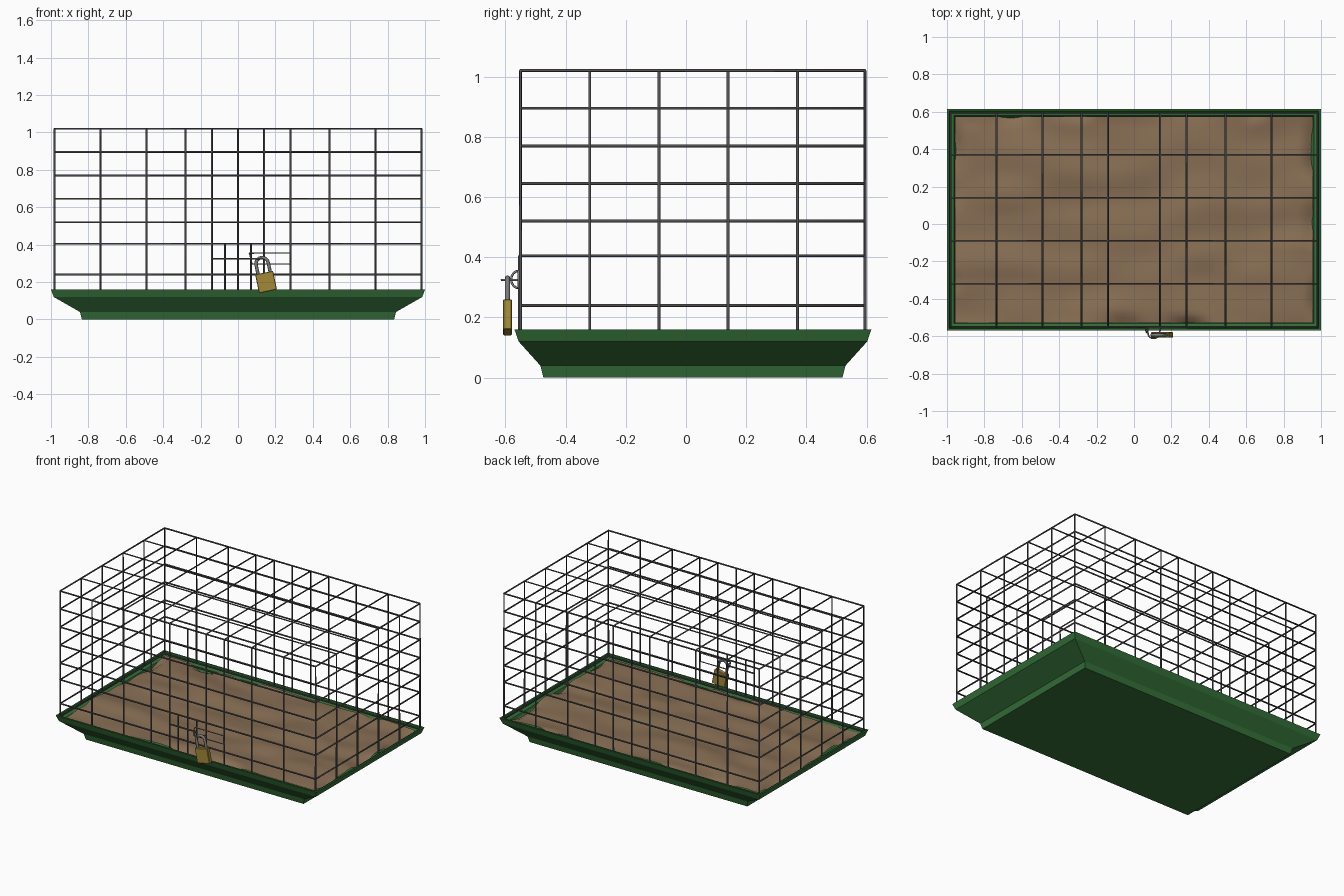
import bpy, bmesh, math
from mathutils import Vector, noise

if "Cube" in bpy.data.objects:
    bpy.data.objects.remove(bpy.data.objects["Cube"])

CY = 0.023            # centre of the cage in y
X, Y0, Y1 = 0.98, -0.55, 0.595
BASE, TOP = 0.15, 1.02


def mat(name, rgb):
    m = bpy.data.materials.new(name)
    m.diffuse_color = (*rgb, 1)
    m.use_nodes = True
    m.node_tree.nodes["Principled BSDF"].inputs["Base Color"].default_value = m.diffuse_color
    return m


GREEN = mat("green_plastic", (0.035, 0.16, 0.04))
BROWN = mat("bedding_brown", (0.25, 0.16, 0.09))
BRASS = mat("brass", (0.36, 0.25, 0.04))
WIRE = mat("dark_wire", (0.08, 0.08, 0.085))
STEEL = mat("steel", (0.2, 0.2, 0.21))


def mesh_object(name, bm, material):
    me = bpy.data.meshes.new(name)
    bmesh.ops.recalc_face_normals(bm, faces=bm.faces)
    bm.to_mesh(me)
    bm.free()
    ob = bpy.data.objects.new(name, me)
    bpy.context.collection.objects.link(ob)
    me.materials.append(material)
    return ob


def wires(name, paths, radius, material, res=1):
    """paths: list of (points, closed)"""
    cu = bpy.data.curves.new(name, 'CURVE')
    cu.dimensions = '3D'
    cu.bevel_depth = radius
    cu.bevel_resolution = res
    cu.use_fill_caps = True
    for pts, closed in paths:
        s = cu.splines.new('POLY')
        s.points.add(len(pts) - 1)
        for p, co in zip(s.points, pts):
            p.co = (*co, 1)
        s.use_cyclic_u = closed
        s.use_smooth = True
    cu.materials.append(material)
    ob = bpy.data.objects.new(name, cu)
    bpy.context.collection.objects.link(ob)
    return ob


# Tray: rectangular rings (half x, half y, z) from outer bottom to inner floor
rings = [(0.835, 0.497, 0), (0.845, 0.507, 0.04), (0.985, 0.579, 0.12),
         (1.0, 0.593, 0.16), (0.989, 0.582, 0.16), (0.984, 0.579, 0.14),
         (0.962, 0.556, 0.135), (0.955, 0.55, 0.12), (0.835, 0.495, 0.05),
         (0.825, 0.485, 0.02)]
bm = bmesh.new()
loops = [[bm.verts.new((sx * hx, CY + sy * hy, z))
          for sx, sy in ((-1, -1), (1, -1), (1, 1), (-1, 1))]
         for hx, hy, z in rings]
for a, b in zip(loops, loops[1:]):
    for i in range(4):
        j = (i + 1) % 4
        bm.faces.new((a[i], a[j], b[j], b[i]))
bm.faces.new(loops[0])
bm.faces.new(loops[-1])
mesh_object("tray", bm, GREEN)

# Bedding: lumpy sheet that dips unevenly at the tray walls
bm = bmesh.new()
bmesh.ops.create_grid(bm, x_segments=72, y_segments=44, size=1)
for v in bm.verts:
    u, w = v.co.x, v.co.y
    x, y = u * 0.957, w * 0.552
    lump = noise.noise(Vector((x * 3, y * 6, 1.7)))
    rag = noise.noise(Vector((x * 5, y * 5, 8.3)))
    edge = max(0, 1 - min((1 - abs(u)) * 0.957, (1 - abs(w)) * 0.552) / 0.06)
    z = 0.147 + 0.02 * lump - 0.06 * edge * max(0, rag)
    v.co = (x, CY + y, z)
bed = mesh_object("bedding", bm, BROWN)
bed.data.shade_smooth()

# Cage wires: horizontal rings, then hoops over the top in both directions
cage = []
for z in (BASE, 0.24, 0.405, 0.52, 0.645, 0.77, 0.895, TOP):
    cage.append(([(-X, Y0, z), (X, Y0, z), (X, Y1, z), (-X, Y1, z)], True))
for x in (-X, -0.735, -0.49, -0.28, -0.14, 0.14, 0.28, 0.49, 0.735, X):
    cage.append(([(x, Y0, BASE), (x, Y0, TOP), (x, Y1, TOP), (x, Y1, BASE)], False))
for y in (-0.32, -0.09, 0.14, 0.37):
    cage.append(([(-X, y, BASE), (-X, y, TOP), (X, y, TOP), (X, y, BASE)], False))
for y in (Y0, Y1):
    cage.append(([(0, y, BASE), (0, y, TOP)], False))
wires("cage_wires", cage, 0.0055, WIRE)

# Small door panel in the front
door = [([(x, Y0 - 0.004, BASE), (x, Y0 - 0.004, 0.405)], False) for x in (-0.07, 0.07)]
door.append(([(-0.14, Y0 - 0.004, 0.325), (0.07, Y0 - 0.004, 0.325)], False))
wires("door_wires", door, 0.005, WIRE)

# Latch: bent wire hook plus the staple the shackle passes through
yl = Y0 - 0.006
hook = [(0.28, yl, 0.297), (0.28, yl, 0.355)]
for i in range(9):
    a = math.pi * (0.5 - i / 8)
    hook.append((0.06 + 0.002 * i, yl - 0.025 * math.cos(a), 0.326 + 0.029 * math.sin(a)))
wires("latch_hook", [(hook, True)], 0.004, STEEL)
staple = [(0.07, Y0, 0.325)]
for i in range(9):
    a = math.pi * (1 + i / 8)
    staple.append((0.105 + 0.03 * math.cos(a), -0.585 + 0.027 * math.sin(a), 0.325))
staple.append((0.145, Y0, 0.325))
wires("latch_staple", [(staple, False)], 0.004, STEEL)

# Padlock body and shackle, hanging at a tilt
loc, tilt = (0.15, -0.593, 0.2), (0, math.radians(-12), 0)
bm = bmesh.new()
bmesh.ops.create_cube(bm, size=1)
for v in bm.verts:
    v.co = (v.co.x * 0.098, v.co.y * 0.03, v.co.z * 0.102)
bmesh.ops.bevel(bm, geom=bm.edges[:], offset=0.003, segments=1, affect='EDGES')
body = mesh_object("padlock_body", bm, BRASS)
arc = [(-0.033, 0, 0.04)]
for i in range(13):
    a = math.pi * (1 - i / 12)
    arc.append((0.033 * math.cos(a), 0, 0.1 + 0.033 * math.sin(a)))
arc.append((0.033, 0, 0.04))
shackle = wires("padlock_shackle", [(arc, False)], 0.009, STEEL, 2)
for ob in (body, shackle):
    ob.location, ob.rotation_euler = loc, tilt
